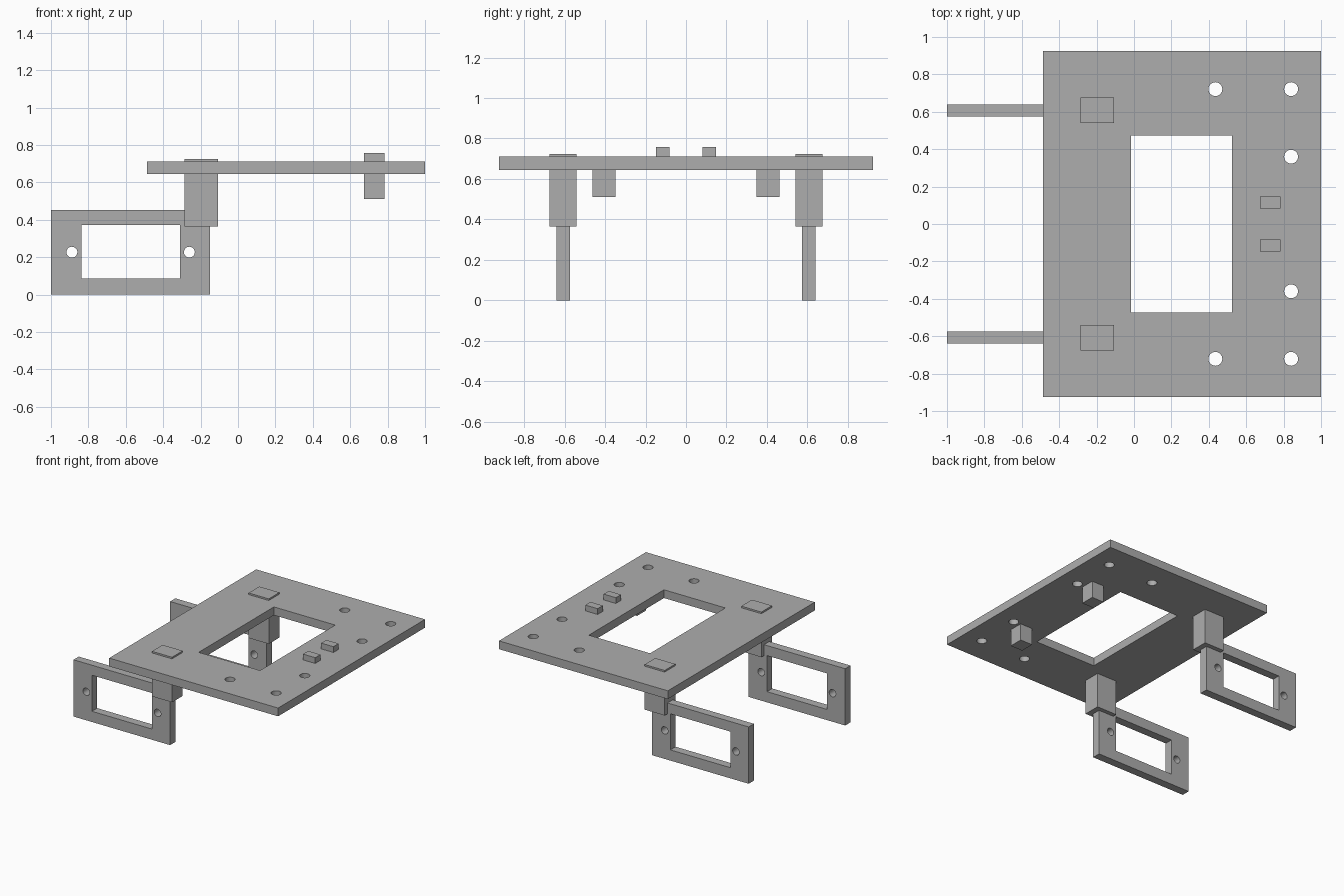
import bpy, bmesh, math
from mathutils import Matrix

if "Cube" in bpy.data.objects:
    bpy.data.objects.remove(bpy.data.objects["Cube"], do_unlink=True)

grey = bpy.data.materials.new("plain grey")
grey.use_nodes = True
COLOUR = (0.42, 0.42, 0.42, 1)
grey.diffuse_color = COLOUR
grey.node_tree.nodes["Principled BSDF"].inputs["Base Color"].default_value = COLOUR


def add_object(name, mesh):
    mesh.materials.clear()
    mesh.materials.append(grey)
    obj = bpy.data.objects.new(name, mesh)
    bpy.context.collection.objects.link(obj)
    return obj


def box(name, x, y, z):
    """Box between the given (low, high) limits."""
    bm = bmesh.new()
    bmesh.ops.create_cube(bm, size=1)
    for v in bm.verts:
        v.co = [lim[0] if c < 0 else lim[1] for c, lim in zip(v.co, (x, y, z))]
    mesh = bpy.data.meshes.new(name)
    bm.to_mesh(mesh)
    bm.free()
    return add_object(name, mesh)


def rectangle(x, y):
    return [(x[0], y[0]), (x[1], y[0]), (x[1], y[1]), (x[0], y[1])]


def circle(x, y, r, sides=40):
    steps = [math.tau * i / sides for i in range(sides)]
    return [(x + r * math.cos(a), y + r * math.sin(a)) for a in steps]


def pierced_plate(name, loops, thickness, matrix):
    """Flat plate: the first loop is the outline, the others are holes."""
    curve = bpy.data.curves.new(name + " outline", "CURVE")
    curve.dimensions = "2D"
    curve.fill_mode = "BOTH"
    curve.extrude = thickness / 2
    for loop in loops:
        spline = curve.splines.new("POLY")
        spline.points.add(len(loop) - 1)
        for point, (u, v) in zip(spline.points, loop):
            point.co = (u, v, 0, 1)
        spline.use_cyclic_u = True
    helper = bpy.data.objects.new(name + " outline", curve)
    bpy.context.collection.objects.link(helper)
    bpy.context.view_layer.update()
    graph = bpy.context.evaluated_depsgraph_get()
    mesh = bpy.data.meshes.new_from_object(helper.evaluated_get(graph))
    bpy.data.objects.remove(helper, do_unlink=True)
    mesh.name = name
    # Weld caps to walls and keep every face flat
    bm = bmesh.new()
    bm.from_mesh(mesh)
    bmesh.ops.remove_doubles(bm, verts=bm.verts, dist=0.0001)
    bmesh.ops.recalc_face_normals(bm, faces=bm.faces)
    for face in bm.faces:
        face.smooth = False
        face.material_index = 0
    bmesh.ops.transform(bm, matrix=matrix, verts=bm.verts)
    bm.to_mesh(mesh)
    bm.free()
    return add_object(name, mesh)


# Main plate with a central opening and six screw holes
BOTTOM, TOP = 0.645, 0.711
loops = [rectangle((-0.487, 1.0), (-0.924, 0.924)),
         rectangle((-0.015, 0.525), (-0.473, 0.473))]
for side in (-1, 1):
    for x, y in ((0.435, 0.721), (0.84, 0.721), (0.84, 0.36)):
        loops.append(circle(x, side * y, 0.037))
pierced_plate("main_plate", loops, TOP - BOTTOM,
              Matrix.Translation((0, 0, (TOP + BOTTOM) / 2)))

# Parts repeated on both sides
UPRIGHT = Matrix.Rotation(math.pi / 2, 4, "X")
for side, label in ((-1, "right"), (1, "left")):
    def span(a, b):
        return sorted((side * a, side * b))

    # Upright bracket frame with window and two screw holes
    frame = [rectangle((-1.0, -0.15), (0, 0.452)),
             rectangle((-0.838, -0.311), (0.085, 0.372)),
             circle(-0.888, 0.227, 0.029), circle(-0.26, 0.227, 0.029)]
    pierced_plate(label + "_bracket", frame, 0.066,
                  Matrix.Translation((0, side * 0.607, 0)) @ UPRIGHT)
    # Post joining the bracket to the plate
    box(label + "_post", (-0.285, -0.108), span(0.541, 0.675), (0.365, 0.724))
    # Peg under the plate and small tab above it
    box(label + "_peg", (0.675, 0.783), span(0.348, 0.461), (0.51, BOTTOM + 0.01))
    box(label + "_tab", (0.675, 0.783), span(0.082, 0.147), (TOP - 0.01, 0.757))
